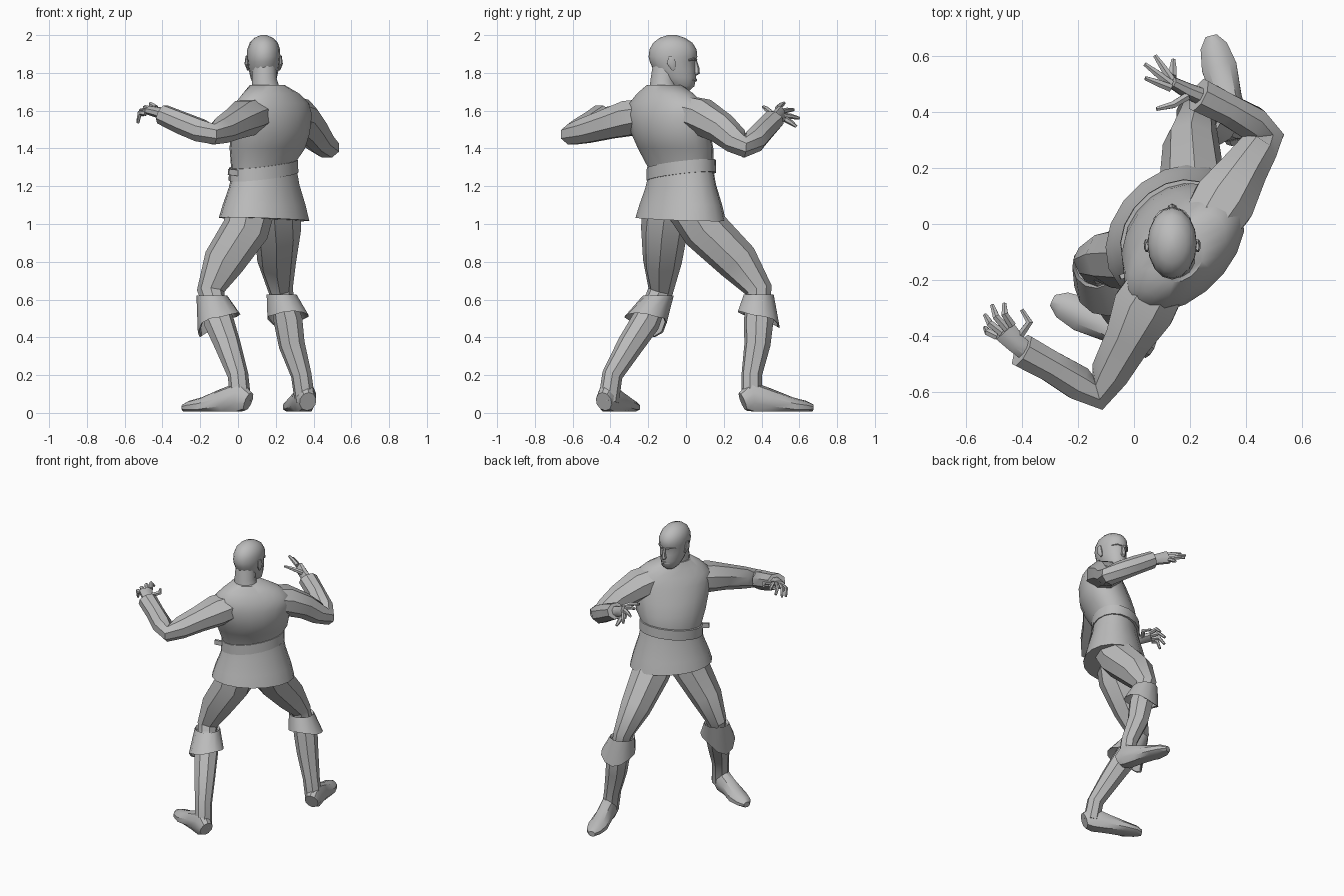
import bpy, bmesh, math
from mathutils import Vector as V

grey = bpy.data.materials.new("plain_grey")
grey.diffuse_color = (0.5, 0.5, 0.5, 1)
UP, FRONT = V((0, 0, 1)), V((0, 1, 0))


def loft(name, rings, angle=35):
    """Skin a stack of equal-sized point rings and cap both ends."""
    bm = bmesh.new()
    rows = [[bm.verts.new(p) for p in r] for r in rings]
    n = len(rows[0])
    for a, b in zip(rows, rows[1:]):
        for i in range(n):
            j = (i + 1) % n
            bm.faces.new((a[i], a[j], b[j], b[i]))
    bm.faces.new(rows[0][::-1])
    bm.faces.new(rows[-1])
    bmesh.ops.recalc_face_normals(bm, faces=bm.faces)
    me = bpy.data.meshes.new(name)
    bm.to_mesh(me)
    bm.free()
    me.materials.append(grey)
    me.shade_smooth()
    me.set_sharp_from_angle(angle=math.radians(angle))
    bpy.context.collection.objects.link(bpy.data.objects.new(name, me))


def tube(name, path, radii, ref=UP, n=8, floor=-1.0):
    """Sweep ellipses (side radius, ref radius) along a path."""
    c = [V(p) for p in path]
    rings = []
    for i, (ra, rb) in enumerate(radii):
        t = V()
        if i:
            t += (c[i] - c[i - 1]).normalized()
        if i < len(c) - 1:
            t += (c[i + 1] - c[i]).normalized()
        a = t.normalized().cross(ref).normalized()
        b = a.cross(t.normalized())
        ring = []
        for k in range(n):
            w = 2 * math.pi * (k + 0.5) / n
            q = c[i] + a * ra * math.cos(w) + b * rb * math.sin(w)
            q.z = max(q.z, floor)
            ring.append(q)
        rings.append(ring)
    loft(name, rings)


def oval(x, y, z, wide, deep, tilt=0.0, n=18, turn=45):
    """Ellipse turned with the torso, raised toward its right side."""
    t = math.radians(turn)
    u, f = V((math.cos(t), math.sin(t), tilt)), V((-math.sin(t), math.cos(t), 0))
    ws = [2 * math.pi * k / n for k in range(n)]
    return [V((x, y, z)) + u * wide * math.cos(w) + f * deep * math.sin(w) for w in ws]


# Tunic: skirt, waist, chest and shoulders
loft("tunic_skirt", [oval(0.138, -0.028, *r) for r in (
    (1.025, 0.27, 0.205, -0.04), (1.1, 0.25, 0.185),
    (1.2, 0.215, 0.155, 0.05), (1.29, 0.195, 0.14, 0.13))])
loft("tunic_body", [oval(*r) for r in (
    (0.135, -0.025, 1.24, 0.19, 0.135, 0.13), (0.137, -0.03, 1.32, 0.2, 0.145, 0.1),
    (0.155, -0.055, 1.4, 0.23, 0.165), (0.17, -0.08, 1.48, 0.245, 0.17),
    (0.18, -0.1, 1.58, 0.26, 0.155), (0.18, -0.105, 1.64, 0.245, 0.135),
    (0.175, -0.11, 1.69, 0.185, 0.11), (0.155, -0.115, 1.735, 0.1, 0.085))], 40)
loft("belt", [oval(0.135, -0.025, z, w, w - 0.052, 0.13) for z, w in (
    (1.25, 0.19), (1.251, 0.209), (1.318, 0.207), (1.319, 0.19))])
tube("belt_end", [(0, -0.17, 1.27), (-0.05, -0.19, 1.275)], [(0.012, 0.022)] * 2, n=4)

# Sleeves share one thickness run from shoulder to cuff
sleeve = [(0.105, 0.09), (0.12, 0.1), (0.09, 0.085), (0.075, 0.072),
          (0.07, 0.058), (0.066, 0.064), (0.06, 0.062), (0.064, 0.055)]
tube("right_sleeve", [(0.25, -0.03, 1.6), (0.32, 0.08, 1.57), (0.39, 0.19, 1.505),
     (0.44, 0.265, 1.44), (0.47, 0.31, 1.405), (0.42, 0.36, 1.44),
     (0.33, 0.41, 1.495), (0.23, 0.46, 1.55)], sleeve)
tube("left_sleeve", [(0.1, -0.19, 1.58), (0.035, -0.3, 1.56), (-0.02, -0.41, 1.53),
     (-0.085, -0.53, 1.495), (-0.13, -0.6, 1.475), (-0.2, -0.565, 1.495),
     (-0.3, -0.505, 1.535), (-0.4, -0.45, 1.58)], sleeve)


def hand(side, wrist, palm, palm_radii, knuckles, tips, bend, thumb):
    """Palm, four fingers spread along the knuckle line, and a thumb."""
    first, last = V(knuckles[0]), V(knuckles[1])
    tube(side + "_palm", [wrist, palm, (first + last) / 2], palm_radii)
    thin = [(r, r) for r in (0.016, 0.014, 0.008)]
    for i, tip in enumerate(tips):
        base = first.lerp(last, i / 3)
        tube(f"{side}_finger_{i + 1}", [base, (base + V(tip)) / 2 + V(bend), tip], thin, n=6)
    tube(side + "_thumb", thumb, thin, n=6)


hand("right", (0.26, 0.445, 1.535), (0.19, 0.475, 1.563),
     [(0.034, 0.034), (0.03, 0.038), (0.022, 0.046)], [(0.13, 0.485, 1.612), (0.138, 0.525, 1.555)],
     [(0.04, 0.52, 1.64), (0.038, 0.57, 1.605), (0.075, 0.6, 1.56), (0.14, 0.585, 1.515)],
     (0, 0, 0.003), [(0.19, 0.455, 1.585), (0.14, 0.425, 1.61), (0.08, 0.41, 1.62)])
hand("left", (-0.37, -0.465, 1.57), (-0.42, -0.425, 1.59),
     [(0.035, 0.032), (0.038, 0.03), (0.046, 0.026)], [(-0.435, -0.36, 1.615), (-0.488, -0.4, 1.588)],
     [(-0.462, -0.285, 1.6), (-0.505, -0.29, 1.575), (-0.53, -0.325, 1.55), (-0.53, -0.37, 1.535)],
     (-0.012, 0, 0.026), [(-0.415, -0.41, 1.59), (-0.372, -0.35, 1.6), (-0.4, -0.305, 1.6)])

# Neck and head, the head given as (z, front y, back y, half width)
tube("neck", [(0.15, -0.12, 1.68), (0.14, -0.12, 1.76), (0.137, -0.1, 1.86)],
     [(0.085, 0.08), (0.068, 0.07), (0.065, 0.075)], FRONT, 12)
loft("head", [oval(0.136, (f + b) / 2, z, w, (f - b) / 2, 0, 16, 0) for z, f, b, w in (
    (1.708, 0.02, -0.05, 0.03), (1.73, 0.045, -0.09, 0.053), (1.775, 0.052, -0.14, 0.07),
    (1.82, 0.052, -0.175, 0.08), (1.86, 0.05, -0.192, 0.086), (1.885, 0.06, -0.198, 0.088),
    (1.925, 0.056, -0.193, 0.087), (1.96, 0.033, -0.173, 0.074),
    (1.985, -0.005, -0.14, 0.05), (2.0, -0.05, -0.095, 0.015))], 50)
tube("nose", [(0.136, 0.046, 1.87), (0.136, 0.055, 1.825), (0.136, 0.056, 1.802), (0.136, 0.048, 1.792)],
     [(0.008, 0.01), (0.012, 0.016), (0.018, 0.018), (0.012, 0.01)], FRONT, 6)
tube("lips", [(0.106, 0.036, 1.762), (0.136, 0.05, 1.763), (0.166, 0.036, 1.762)],
     [(0.004, 0.006), (0.008, 0.011), (0.004, 0.006)], n=6)
for side, s in (("left", -1), ("right", 1)):
    tube(side + "_brow", [(0.136 + s * 0.012, 0.054, 1.868), (0.136 + s * 0.04, 0.042, 1.874),
         (0.136 + s * 0.065, 0.015, 1.868)], [(0.007, 0.006), (0.008, 0.007), (0.005, 0.005)], n=6)
    tube(side + "_ear", [(0.136 + s * 0.082, -0.065, 1.815), (0.136 + s * 0.091, -0.077, 1.85),
         (0.136 + s * 0.09, -0.08, 1.89)], [(0.006, 0.01), (0.011, 0.025), (0.006, 0.015)], FRONT)


def leg(side, path, heel, toe, fold_drop):
    """Trouser leg, boot shaft, folded boot top and foot along one path."""
    path = [V(p) for p in path]
    heel, toe = V(heel), V(toe)
    fwd = (toe - heel).normalized()
    lat = fwd.cross(UP)
    knee, calf = path[3], path[4]
    top = knee.lerp(calf, 0.15)
    tube(side + "_trouser_leg", path[:4] + [knee.lerp(calf, 0.4)],
         [(0.13, 0.13), (0.124, 0.125), (0.101, 0.113), (0.065, 0.074), (0.06, 0.062)], fwd)
    tube(side + "_boot_shaft", [knee.lerp(calf, 0.3)] + path[4:],
         [(0.062, 0.066), (0.077, 0.08), (0.07, 0.07), (0.055, 0.055), (0.055, 0.055)], fwd)
    # fold hangs lowest at the front and returns inside, leaving it hollow below
    rings = []
    for centre, r, drop in ((top - UP * 0.02, 0.07, 0), (top, 0.082, 0),
                            (calf + UP * 0.02, 0.113, 1), (calf + UP * 0.025, 0.104, 1),
                            (top - UP * 0.03, 0.066, 0)):
        ring = []
        for k in range(12):
            w = 2 * math.pi * k / 12
            c = math.cos(w)
            dz = drop * (fold_drop * c * c if c > 0 else -0.03 * c * c)
            ring.append(centre - UP * dz + fwd * r * c + lat * r * math.sin(w))
        rings.append(ring)
    loft(side + "_boot_fold", rings)
    # foot: (share of length, height)
    steps = ((0, 0.06), (0.13, 0.08), (0.4, 0.056), (0.7, 0.034), (0.9, 0.029), (1, 0.026))
    tube(side + "_foot", [heel.lerp(toe, t) + UP * h for t, h in steps],
         [(0.046, 0.052), (0.058, 0.09), (0.055, 0.07), (0.066, 0.049), (0.051, 0.035), (0.022, 0.02)],
         UP, 10, 0.008)


leg("left", [(0.07, -0.1, 1.1), (0.04, -0.115, 0.97), (-0.075, -0.125, 0.8), (-0.145, -0.135, 0.645),
    (-0.1, -0.215, 0.48), (-0.055, -0.295, 0.36), (0, -0.39, 0.2), (0.015, -0.41, 0.06)],
    (0.055, -0.435, 0), (-0.29, -0.272, 0), 0.1)
leg("right", [(0.2, 0.02, 1.1), (0.21, 0.1, 0.97), (0.205, 0.275, 0.8), (0.225, 0.385, 0.65),
    (0.265, 0.385, 0.49), (0.285, 0.378, 0.36), (0.335, 0.348, 0.2), (0.355, 0.348, 0.06)],
    (0.37, 0.3, 0), (0.275, 0.67, 0), 0.06)
